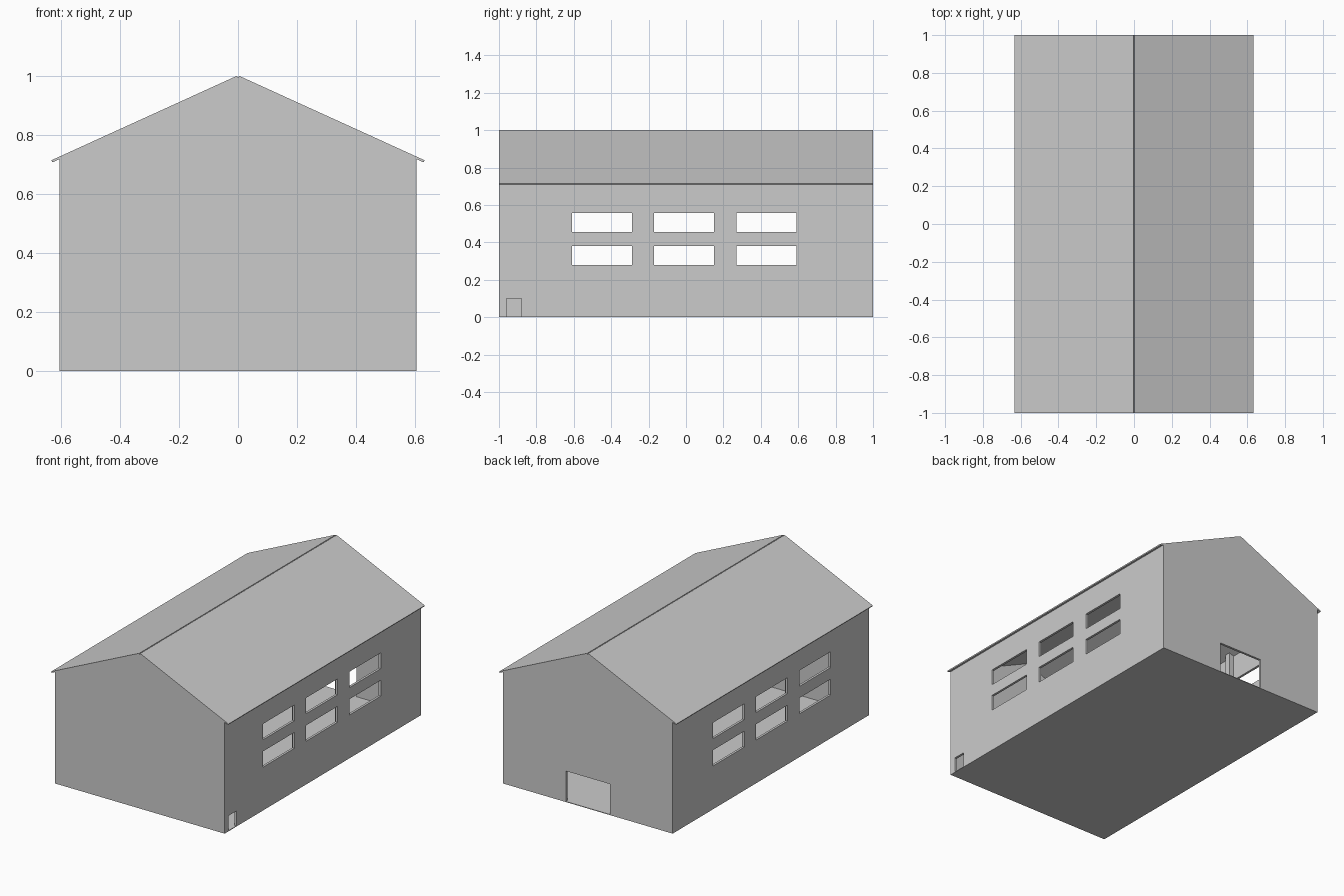
import bpy, bmesh
from math import atan, sin, cos

if "Cube" in bpy.data.objects:
    bpy.data.objects.remove(bpy.data.objects["Cube"])

W, L, T = 0.605, 1.0, 0.015        # half width, half length, wall thickness
FLOOR = 0.004
ROOF_T, SLOPE = 0.008, 0.455
A = atan(SLOPE)
PEAK = 1 - ROOF_T * cos(A)         # underside of the roof at the ridge


def under(x):
    return PEAK - SLOPE * abs(x)


def prism(name, profile, y0, y1):
    """Extrude an (x, z) profile from y0 to y1."""
    bm = bmesh.new()
    face = bm.faces.new([bm.verts.new((x, y0, z)) for x, z in profile])
    out = bmesh.ops.extrude_face_region(bm, geom=[face])
    moved = [v for v in out["geom"] if isinstance(v, bmesh.types.BMVert)]
    bmesh.ops.translate(bm, verts=moved, vec=(0, y1 - y0, 0))
    bmesh.ops.recalc_face_normals(bm, faces=bm.faces[:])
    me = bpy.data.meshes.new(name)
    bm.to_mesh(me)
    bm.free()
    ob = bpy.data.objects.new(name, me)
    bpy.context.collection.objects.link(ob)
    return ob


def box(name, x0, x1, y0, y1, z0, z1):
    return prism(name, [(x0, z0), (x1, z0), (x1, z1), (x0, z1)], y0, y1)


def cut(ob, cutters):
    for c in cutters:
        c.hide_render = True
        m = ob.modifiers.new("opening", "BOOLEAN")
        m.operation, m.solver, m.object = "DIFFERENCE", "EXACT", c
    dg = bpy.context.evaluated_depsgraph_get()
    dg.update()
    me = bpy.data.meshes.new_from_object(ob.evaluated_get(dg))
    ob.modifiers.clear()
    ob.data = me
    for c in cutters:
        bpy.data.objects.remove(c)


# Floor slab
box("floor", -W, W, -L, L, 0, FLOOR)

# Gable walls, the back one with a wide doorway
top = [(W, under(W)), (0, PEAK), (-W, under(W))]
prism("front_wall", [(-W, FLOOR), (W, FLOOR)] + top, -L, -L + T)
D, H = 0.157, 0.2
door = [(-W, FLOOR), (-D, FLOOR), (-D, H), (D, H), (D, FLOOR), (W, FLOOR)]
prism("back_wall", door + top, L - T, L)

# Side walls with two rows of three windows, small door on the right only
for s, side in ((1, "right"), (-1, "left")):
    xi, xo = s * (W - T), s * W
    wall = prism(side + "_wall", [(xi, FLOOR), (xo, FLOOR), (xo, under(xo)), (xi, under(xi))],
                 -L + T, L - T)
    c0, c1 = sorted((s * (W - 0.1), s * (W + 0.1)))
    cutters = [box("window_cutter", c0, c1, y, y + 0.32, z, z + 0.102)
               for y in (-0.61, -0.17, 0.27) for z in (0.279, 0.456)]
    if s == 1:
        cutters.append(box("door_cutter", c0, c1, -0.96, -0.88, -0.1, 0.1))
    cut(wall, cutters)

    # Inner posts between the windows
    for y in (-0.23, 0.21):
        xp = s * (W - T - 0.03)
        prism(side + "_post", [(xp, FLOOR), (xi, FLOOR), (xi, under(xi)), (xp, under(xp))],
              y - 0.02, y + 0.02)

    # Roof panel, square ended so the ridge leaves a fine groove
    nx, nz = s * ROOF_T * sin(A), ROOF_T * cos(A)
    e = s * (0.632 - ROOF_T * sin(A))
    prism(side + "_roof", [(0, PEAK), (e, under(e)), (e + nx, under(e) + nz), (nx, PEAK + nz)], -L, L)
